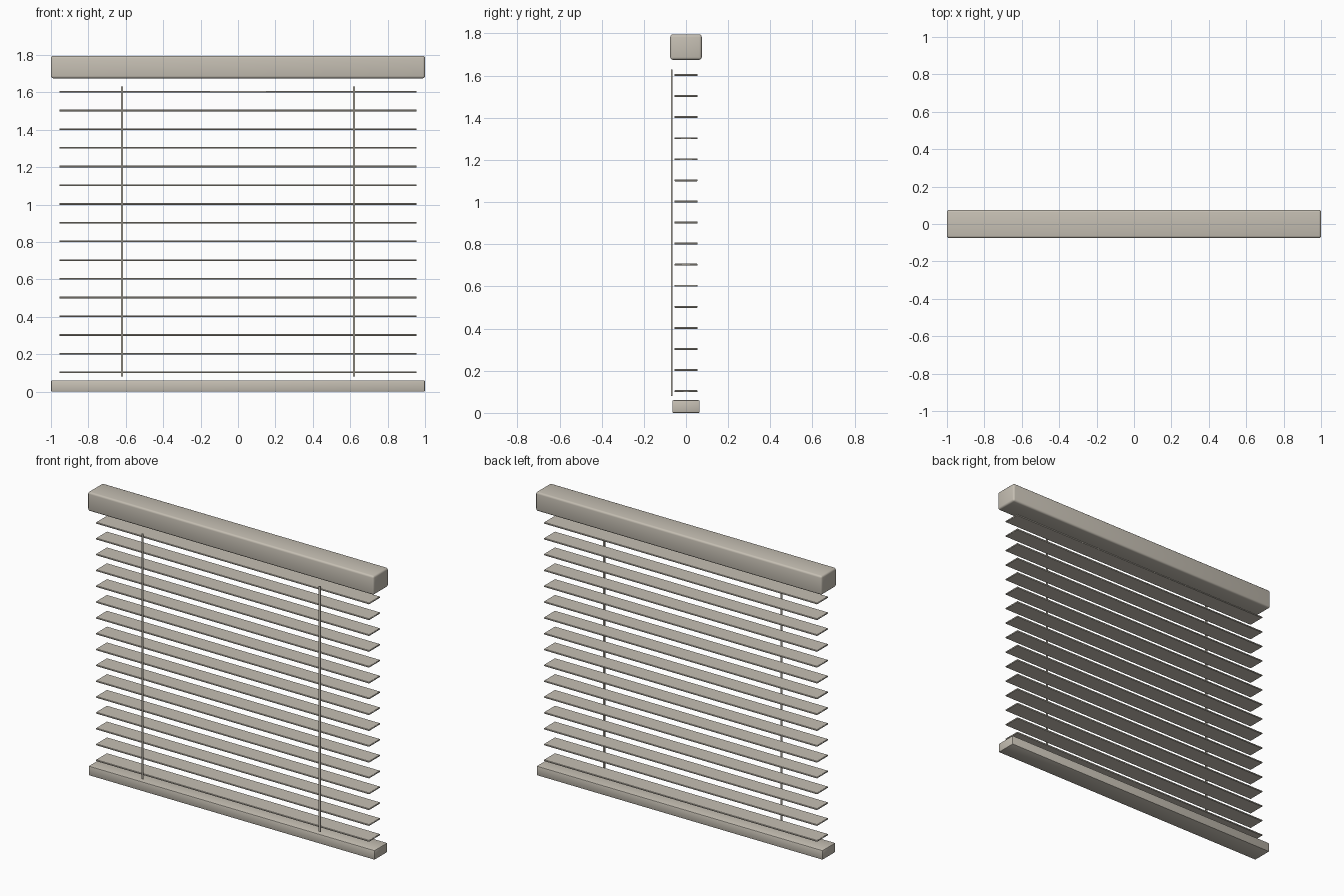
import bpy
import math

# Remove the default cube
cube = bpy.data.objects.get("Cube")
if cube:
    bpy.data.objects.remove(cube, do_unlink=True)

# Single warm grey paint
paint = bpy.data.materials.new("warm_grey")
paint.use_nodes = True
colour = (0.56, 0.52, 0.45, 1)
paint.diffuse_color = colour
paint.node_tree.nodes["Principled BSDF"].inputs["Base Color"].default_value = colour


def box(name, size, centre, bevel=0, segments=2):
    """Box with optional softly rounded edges."""
    bpy.ops.mesh.primitive_cube_add(size=1, location=centre)
    obj = bpy.context.object
    obj.name = name
    obj.scale = size
    bpy.ops.object.transform_apply(location=False, rotation=False, scale=True)
    obj.data.materials.append(paint)
    if bevel:
        mod = obj.modifiers.new("rounded_edges", "BEVEL")
        mod.width = bevel
        mod.segments = segments
        bpy.ops.object.modifier_apply(modifier=mod.name)
        bpy.ops.object.shade_smooth_by_angle(angle=math.radians(40))
    return obj


# Rails at top and bottom
box("head_rail", (2, 0.15, 0.12), (0, 0, 1.735), 0.012, 3)
box("bottom_rail", (2, 0.13, 0.06), (0, 0, 0.03), 0.006)

# Evenly spaced horizontal slats
for i in range(16):
    box(f"slat_{i + 1}", (1.91, 0.11, 0.009), (0, 0, 0.103 + 0.1 * i), 0.002, 1)

# Cords hanging in front of the slats
for side, label in ((1, "left"), (-1, "right")):
    box(f"{label}_cord", (0.012, 0.006, 1.55), (side * 0.62, -0.068, 0.855))
